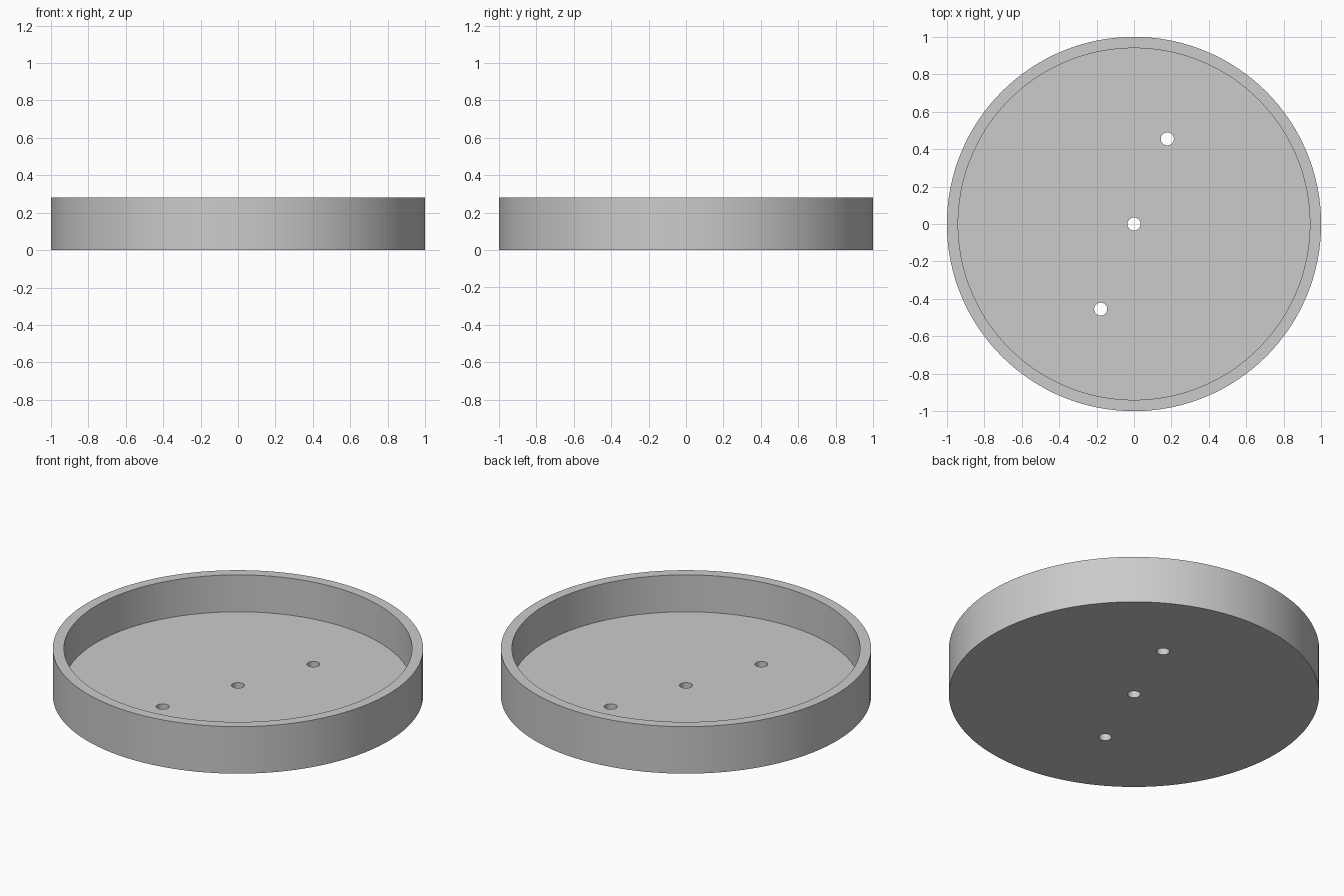
import bpy
import math

if "Cube" in bpy.data.objects:
    bpy.data.objects.remove(bpy.data.objects["Cube"])

RADIUS, HEIGHT, WALL, FLOOR = 1.0, 0.28, 0.06, 0.06
HOLE_RADIUS = 0.035
HOLES = [(0.178, 0.455), (0, 0), (-0.178, -0.455)]

grey = bpy.data.materials.new("plain grey")
grey.diffuse_color = (0.6, 0.6, 0.6, 1)
grey.use_nodes = True
grey.node_tree.nodes["Principled BSDF"].inputs["Base Color"].default_value = grey.diffuse_color


def cylinder(name, radius, z0, z1, x=0, y=0, sides=128):
    bpy.ops.mesh.primitive_cylinder_add(
        vertices=sides, radius=radius, depth=z1 - z0, location=(x, y, (z0 + z1) / 2))
    obj = bpy.context.object
    obj.name = name
    obj.data.materials.append(grey)
    return obj


# Round tray body
tray = cylinder("round_tray", RADIUS, 0, HEIGHT)

# Hollow interior and the three through holes in the floor
cutters = [cylinder("interior_cutter", RADIUS - WALL, FLOOR, HEIGHT + 0.2)]
for x, y in HOLES:
    cutters.append(cylinder("hole_cutter", HOLE_RADIUS, -0.1, FLOOR + 0.1, x, y, 32))

bpy.ops.object.select_all(action='DESELECT')
tray.select_set(True)
bpy.context.view_layer.objects.active = tray
for cutter in cutters:
    cutter.hide_render = True
    mod = tray.modifiers.new("cut", 'BOOLEAN')
    mod.operation = 'DIFFERENCE'
    mod.solver = 'EXACT'
    mod.object = cutter
    bpy.ops.object.modifier_apply(modifier=mod.name)
for cutter in cutters:
    bpy.data.objects.remove(cutter)

# Smooth walls with crisp rims
bpy.ops.object.shade_smooth_by_angle(angle=math.radians(30))
